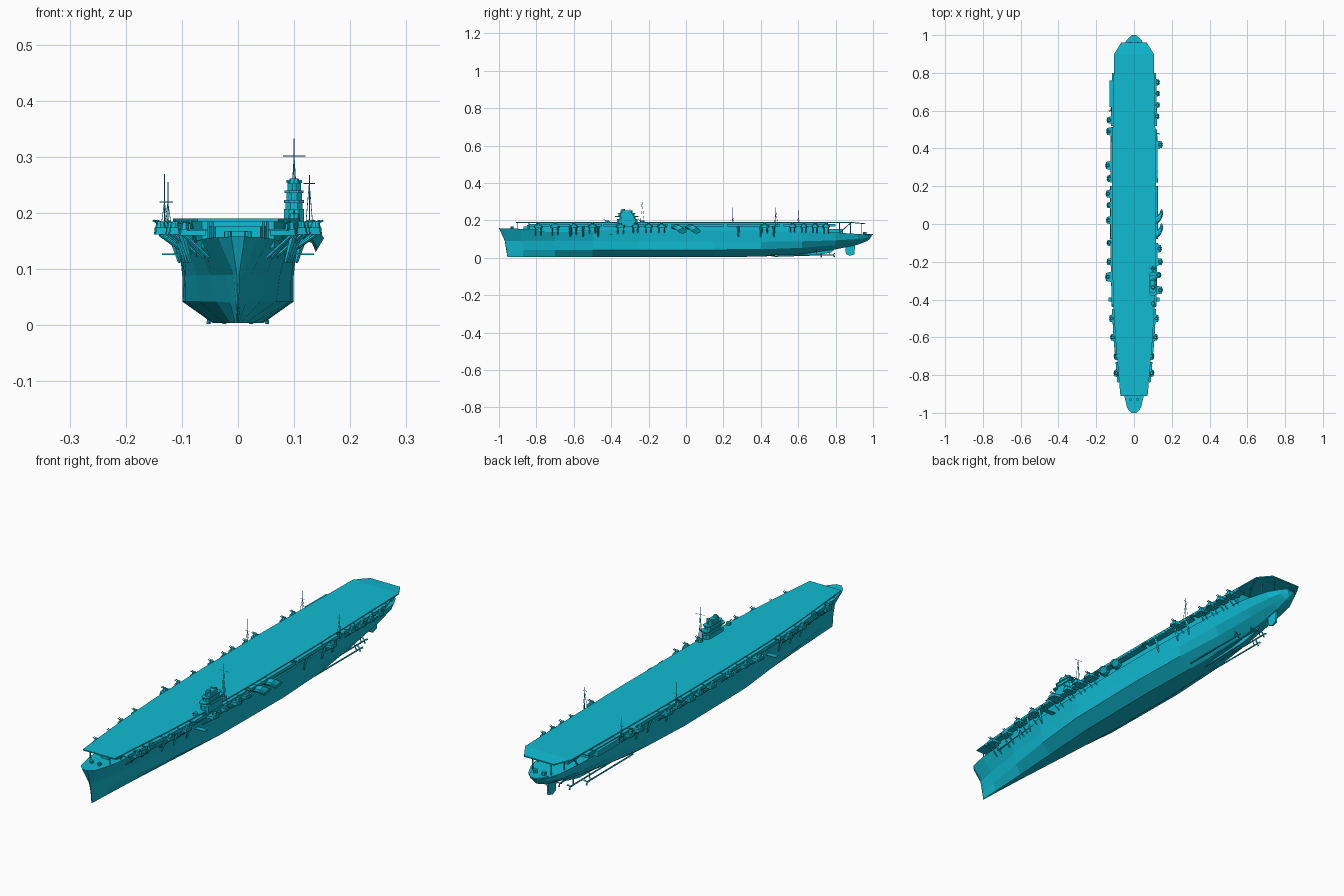
import bpy, bmesh, math
from mathutils import Vector

cube = bpy.data.objects.get("Cube")
if cube:
    bpy.data.objects.remove(cube, do_unlink=True)

paint = bpy.data.materials.new("cyan paint")
paint.use_nodes = True
COLOUR = (0.005, 0.5, 0.65, 1)
paint.diffuse_color = COLOUR
paint.node_tree.nodes["Principled BSDF"].inputs["Base Color"].default_value = COLOUR


def finish(name, bm):
    bmesh.ops.recalc_face_normals(bm, faces=bm.faces)
    mesh = bpy.data.meshes.new(name)
    bm.to_mesh(mesh)
    bm.free()
    mesh.materials.append(paint)
    obj = bpy.data.objects.new(name, mesh)
    bpy.context.collection.objects.link(obj)
    return obj


def loft(bm, rings):
    """Skin closed rings of equal length and cap both ends."""
    rows = [[bm.verts.new(p) for p in ring] for ring in rings]
    n = len(rows[0])
    for a, b in zip(rows, rows[1:]):
        for i in range(n):
            j = (i + 1) % n
            bm.faces.new((a[i], a[j], b[j], b[i]))
    bm.faces.new(rows[0])
    bm.faces.new(rows[-1])


def prism(bm, outline, z0, z1):
    loft(bm, [[(x, y, z) for x, y in outline] for z in (z0, z1)])


def box(bm, x0, x1, y0, y1, z0, z1):
    prism(bm, [(x0, y0), (x1, y0), (x1, y1), (x0, y1)], z0, z1)


def rod(bm, a, b, r, r2=None, sides=6):
    a, b = Vector(a), Vector(b)
    q = (b - a).to_track_quat('Z', 'Y')
    circle = [Vector((math.cos(t), math.sin(t), 0))
              for t in (math.tau * i / sides for i in range(sides))]
    loft(bm, [[p + q @ (c * s) for c in circle] for p, s in ((a, r), (b, r2 or r))])


# Hull: y, rake at the top, then half width and height of keel, chine, bulge, deck edge
STATIONS = [
    (-.955, -.045, .001, .004, .001, .04, .002, .09, .012, .158),
    (-.94, -.035, .002, .004, .004, .04, .008, .09, .036, .157),
    (-.87, -.02, .005, .004, .014, .04, .022, .09, .056, .155),
    (-.7, 0, .014, .004, .04, .042, .05, .09, .073, .151),
    (-.5, 0, .027, .004, .068, .042, .075, .09, .09, .147),
    (-.25, 0, .042, .004, .094, .042, .095, .085, .102, .145),
    (.15, 0, .045, .004, .099, .042, .099, .085, .105, .143),
    (.4, 0, .036, .006, .09, .045, .097, .085, .103, .142),
    (.62, 0, .018, .02, .068, .053, .09, .088, .098, .141),
    (.8, 0, .01, .045, .05, .067, .075, .093, .086, .135),
    (.92, 0, .008, .07, .032, .085, .055, .1, .065, .127),
    (.97, 0, .006, .09, .02, .098, .034, .108, .042, .123),
    (.985, .01, .002, .103, .006, .107, .01, .112, .016, .122),
]
bm = bmesh.new()
rings = []
for y, rake, *s in STATIONS:
    side = [(w, y + rake * ((z - s[1]) / (s[7] - s[1])) ** 2, z) for w, z in zip(s[::2], s[1::2])]
    rings.append(side + [(-x, v, z) for x, v, z in reversed(side)])
loft(bm, rings)
finish("hull", bm)

# Flight deck, drooping at the after end
DECK = [(-.91, .072), (-.6, .099), (-.38, .111), (-.1, .116), (.3, .116),
        (.6, .111), (.9, .105), (.96, .068)]


def deck_half(y):
    for (a, wa), (b, wb) in zip(DECK, DECK[1:]):
        if y <= b:
            return wa + (wb - wa) * max(0, (y - a) / (b - a))
    return DECK[-1][1]


bm = bmesh.new()
rings = []
for y, w in DECK:
    z = .19 if y < .95 else .184
    rings.append([(-w, y, z - .005), (w, y, z - .005), (w, y, z), (-w, y, z)])
loft(bm, rings)
finish("flight_deck", bm)

# Hangar walls between hull and flight deck
bm = bmesh.new()
edge = [(deck_half(y) - .018, y) for y in (-.79, -.6, -.38, -.1, .3, .6, .76)]
prism(bm, edge + [(-x, y) for x, y in reversed(edge)], .138, .186)
finish("hangar", bm)

# Forward bridge and open pillars under the deck overhangs
bm = bmesh.new()
prism(bm, [(-.05, -.79), (-.04, -.85), (.04, -.85), (.05, -.79)], .15, .176)
box(bm, -.018, .018, -.87, -.85, .152, .168)
finish("forward_bridge", bm)
bm = bmesh.new()
for s in (-1, 1):
    for y, x, base in ((-.9, .045, .155), (-.84, .052, .153), (.82, .072, .132),
                       (.88, .06, .128), (.94, .042, .124)):
        rod(bm, (s * x, y, base), (s * x, y, .186), .0025)
    rod(bm, (s * .075, -.77, .148), (s * .085, -.8, .186), .003)
    rod(bm, (s * .08, .82, .132), (s * .098, .88, .186), .0025)
finish("deck_pillars", bm)

# Stern platform, rear boat deck and bow capstans
bm = bmesh.new()
prism(bm, [(-.042, .95), (.042, .95), (.03, .98), (.012, 1), (-.012, 1), (-.03, .98)], .121, .126)
box(bm, -.05, .05, .76, .84, .13, .155)
for s in (-1, 1):
    rod(bm, (s * .02, .955, .125), (s * .02, .955, .139), .009, sides=8)
    rod(bm, (s * .018, -.93, .156), (s * .018, -.93, .167), .007, sides=8)
finish("stern_platform_and_capstans", bm)

# Narrow walkways along the deck edges
bm = bmesh.new()
for s in (-1, 1):
    for y0, y1 in ((-.84, -.73), (-.72, -.62), (-.61, -.45), (-.44, -.1),
                   (-.08, .2), (.22, .5), (.52, .8)):
        a, b = deck_half(y0), deck_half(y1)
        for out, z0, z1 in ((.009, .168, .172), (.010, .172, .181)):
            inner = -.025 if z1 < .175 else .007
            prism(bm, [(s * (a + inner), y0), (s * (a + out), y0),
                       (s * (b + out), y1), (s * (b + inner), y1)], z0, z1)
finish("edge_walkways", bm)

# Gun sponsons: rounded platform, rim, brackets and a twin mount
bm, guns = bmesh.new(), bmesh.new()


def sponson(s, y, half, reach, z):
    x0 = deck_half(y) - .025
    arc = [(s * (x0 + (reach - x0) * min(1, 1.35 * math.sin(t))), y - half * math.cos(t))
           for t in (math.pi * i / 8 for i in range(9))]
    prism(bm, arc, z, z + .004)
    prism(bm, [(p * .99, q) for p, q in arc], z + .004, z + .012)
    for d in (-.6, .6):
        rod(bm, (s * (x0 - .006), y + d * half, z - .04), (s * (reach - .01), y + d * half, z), .003, sides=4)
    mid = s * (reach - .012)
    rod(guns, (mid, y, z + .01), (mid, y, z + .023), .01, .007, sides=8)
    for d in (-.004, .004):
        rod(guns, (mid, y + d, z + .018), (mid + s * .014, y + d, z + .025), .0015, sides=5)


for y, half, reach in ((.55, .022, .143), (.49, .025, .145), (.31, .026, .15), (.24, .022, .143),
                       (.16, .025, .148), (.1, .02, .143), (.02, .024, .146), (-.1, .02, .142),
                       (-.2, .022, .144), (-.28, .03, .15), (-.5, .025, .13), (-.6, .022, .124)):
    sponson(-1, y, half, reach, .162)
for y, half, reach in ((.75, .02, .135), (.69, .018, .136), (.63, .018, .136), (.57, .018, .133),
                       (.42, .024, .15), (-.13, .025, .145), (-.2, .022, .15), (-.27, .02, .143),
                       (-.35, .025, .15), (-.5, .025, .13), (-.6, .022, .124)):
    sponson(1, y, half, reach, .162)
for s in (-1, 1):
    for y in (-.7, -.79):
        sponson(s, y, .024, .105, .16)
finish("gun_sponsons", bm)
finish("gun_mounts", guns)

# Raised boat gallery, low boom platforms and support struts
bm = bmesh.new()
box(bm, -.13, -.09, .62, .76, .155, .178)
for s in (-1, 1):
    box(bm, min(s * .09, s * .135), max(s * .09, s * .135), -.41, -.39, .125, .128)
    for y in (-.62, -.55, -.47, .28, .4, .47):
        x = deck_half(y)
        rod(bm, (s * (x - .012), y, .112), (s * (x + .004), y, .168), .003, .007, 4)
finish("side_galleries", bm)

# Two funnels swept outward, aft and down
bm = bmesh.new()
for y in (-.06, .015):
    path = [(.085, y, .163), (.118, y + .004, .166), (.137, y + .02, .159), (.146, y + .042, .143)]
    loft(bm, [[(x + .011 * math.sin(t) * k, v + .022 * math.cos(t), z + .013 * math.sin(t))
               for t in (math.tau * i / 10 for i in range(10))]
              for (x, v, z), k in zip(path, (0, .2, .5, .7))])
finish("funnels", bm)

# Island: stacked tiers with chamfered ends
bm = bmesh.new()
for x0, x1, y0, y1, z0, z1 in (
        (.082, .118, -.37, -.26, .175, .207), (.085, .115, -.355, -.27, .207, .218),
        (.082, .118, -.38, -.255, .218, .223), (.086, .114, -.36, -.275, .223, .236),
        (.083, .117, -.365, -.27, .236, .24), (.088, .112, -.35, -.285, .24, .254)):
    c = .009
    prism(bm, [(x0, y0 + c), (x0 + c, y0), (x1 - c, y0), (x1, y0 + c),
               (x1, y1 - c), (x1 - c, y1), (x0 + c, y1), (x0, y1 - c)], z0, z1)
rod(bm, (.1, -.335, .254), (.1, -.335, .262), .01, .008, 8)
rod(bm, (.086, -.3, .256), (.114, -.3, .256), .003)
for y in (-.42, -.235):
    rod(bm, (.1, y, .186), (.1, y, .2), .011, .009, 8)
    rod(bm, (.1, y, .196), (.1, y - .02, .204), .002)
finish("island", bm)

# Masts: tripod legs, pole and yards
bm = bmesh.new()


def mast(x, y, z0, z1, top, yard):
    for dx, dy in ((-.007, -.008), (.007, -.008), (0, .012)):
        rod(bm, (x + dx, y + dy, z0), (x, y, z1), .0008, sides=4)
    rod(bm, (x, y, z0), (x, y, top), .0009, sides=4)
    rod(bm, (x - yard, y, z1), (x + yard, y, z1), .0008, sides=4)


mast(.1, -.235, .19, .302, .333, .02)
mast(.127, .48, .17, .253, .268, .01)
mast(-.131, .25, .17, .22, .27, .009)
mast(-.125, .6, .17, .22, .255, .009)
finish("masts", bm)

# Shafts, propellers, skeg and rudder
bm = bmesh.new()
for s in (-1, 1):
    for x, y0, y1 in ((.052, .42, .72), (.024, .5, .79)):
        rod(bm, (s * x, y0, .016), (s * x, y1, .015), .003)
        rod(bm, (s * x, y1 - .02, .015), (s * x * .7, y1 - .03, .068), .002, sides=4)
        for i in range(3):
            t = math.tau * i / 3 + .5
            rod(bm, (s * x, y1, .016),
                (s * x + .013 * math.cos(t), y1 + .004, .016 + .013 * math.sin(t)), .002, .004, 4)
finish("propeller_shafts", bm)
bm = bmesh.new()
loft(bm, [[(s * .004, y, z) for y, z in ((.85, .07), (.855, .02), (.875, .01), (.9, .018), (.905, .075))]
          for s in (-1, 1)])
loft(bm, [[(s * .003, y, z) for y, z in ((.45, .004), (.7, .012), (.78, .03), (.8, .055), (.6, .03))]
          for s in (-1, 1)])
finish("rudder_and_skeg", bm)
